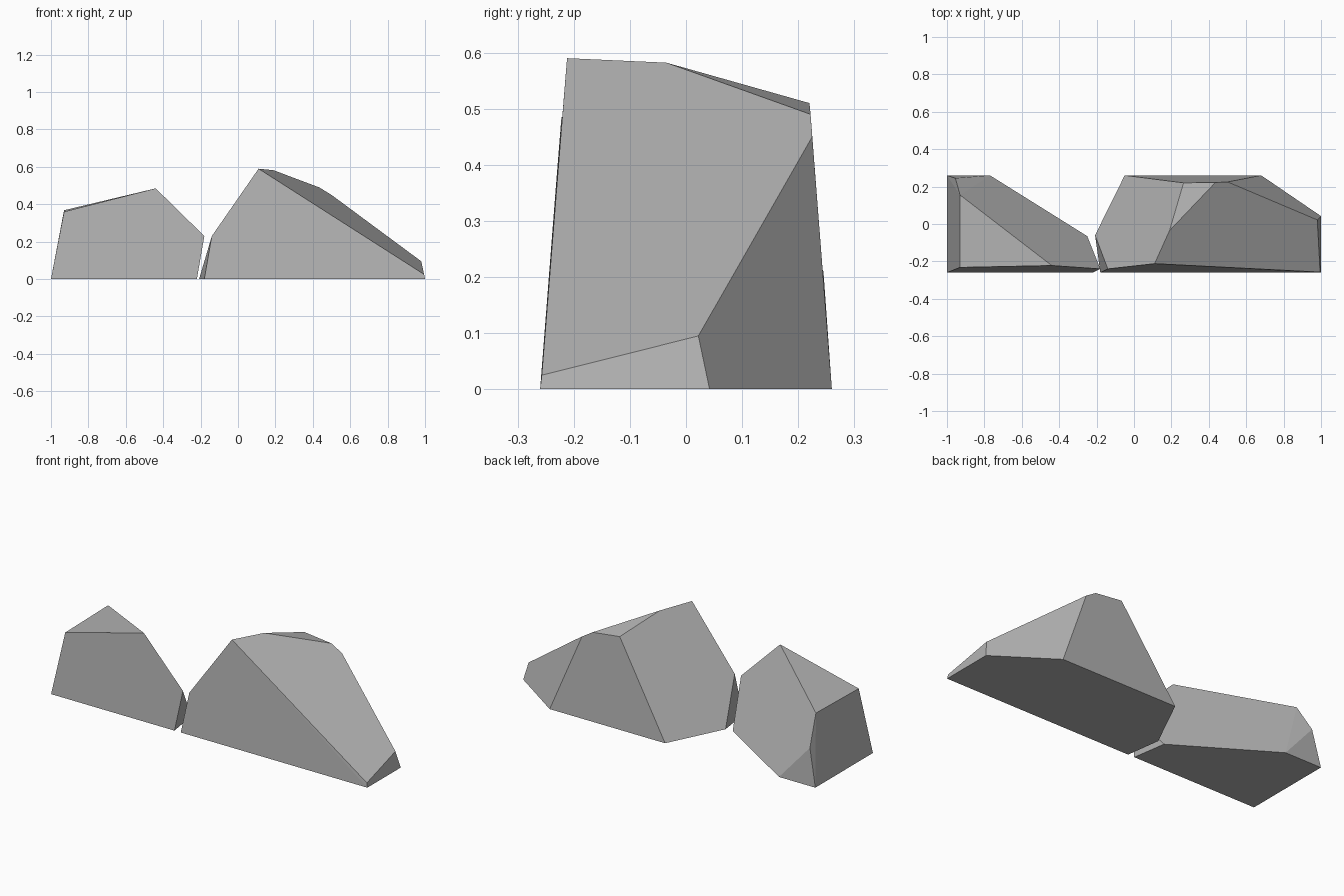
import bpy, bmesh, math

if "Cube" in bpy.data.objects:
    bpy.data.objects.remove(bpy.data.objects["Cube"])

stone = bpy.data.materials.new("grey_stone")
stone.diffuse_color = (0.45, 0.45, 0.45, 1)
stone.use_nodes = True
stone.node_tree.nodes["Principled BSDF"].inputs["Base Color"].default_value = stone.diffuse_color


def rock(name, base, crown):
    """Faceted boulder: convex hull of a ground outline and its upper corners."""
    bm = bmesh.new()
    for x, y in base:
        bm.verts.new((x, y, 0))
    for co in crown:
        bm.verts.new(co)
    bmesh.ops.convex_hull(bm, input=bm.verts[:])
    # merge nearly coplanar triangles into broad facets
    bmesh.ops.dissolve_limit(bm, angle_limit=math.radians(3),
                             verts=bm.verts[:], edges=bm.edges[:])
    bmesh.ops.recalc_face_normals(bm, faces=bm.faces[:])
    mesh = bpy.data.meshes.new(name)
    bm.to_mesh(mesh)
    bm.free()
    mesh.materials.append(stone)
    obj = bpy.data.objects.new(name, mesh)
    bpy.context.collection.objects.link(obj)


# Smaller boulder on the left
rock("small_rock",
     [(-1, -.26), (-.22, -.26), (-.25, -.065), (-.77, .26), (-1, .26)],
     [(-.93, -.232, .36), (-.44, -.222, .485), (-.18, -.24, .23),
      (-.93, .155, .368), (-.955, .245, .21)])

# Larger boulder on the right, sloping down to a low toe
rock("large_rock",
     [(-.18, -.26), (1, -.26), (1, .042), (.68, .26), (-.05, .26), (-.208, -.06)],
     [(-.14, -.24, .23), (.11, -.212, .59), (.19, -.035, .582),
      (.265, .22, .51), (.435, .222, .49), (.50, .225, .45),
      (.98, .022, .095), (.995, -.257, .025)])
